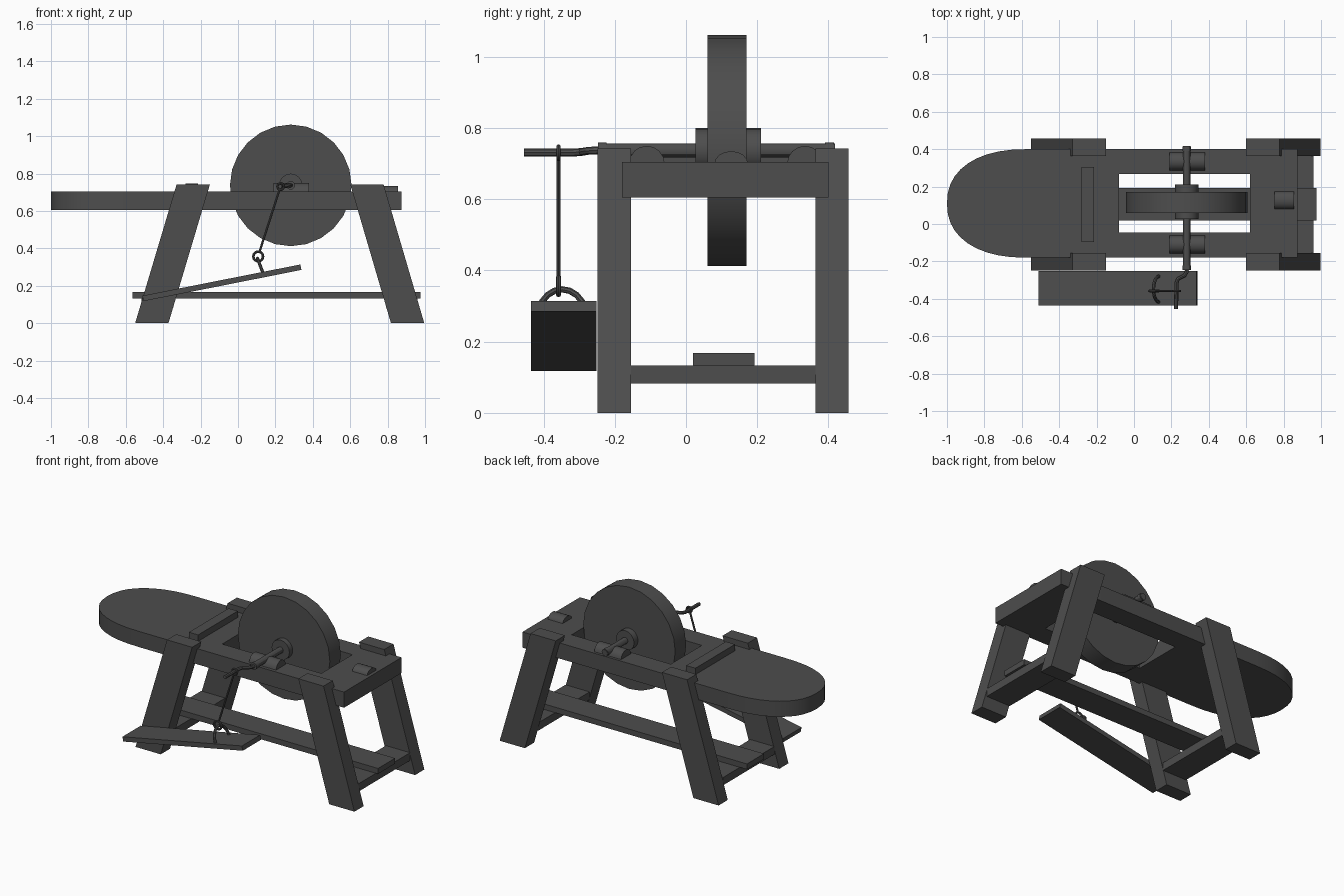
import bpy, bmesh
from math import pi, cos, sin

if "Cube" in bpy.data.objects:
    bpy.data.objects.remove(bpy.data.objects["Cube"])

MID = 0.11    # centre line of the bench in y


def smooth(ob):
    bpy.ops.object.select_all(action='DESELECT')
    ob.select_set(True)
    bpy.context.view_layer.objects.active = ob
    bpy.ops.object.shade_smooth_by_angle()
    return ob


def prism(name, profile, lo, hi, axis='y'):
    """Extrude a profile: (x, z) along y, or (y, z) along x."""
    bm = bmesh.new()
    place = (lambda a, b, t: (a, t, b)) if axis == 'y' else (lambda a, b, t: (t, a, b))
    f = bm.faces.new([bm.verts.new(place(a, b, lo)) for a, b in profile])
    new = bmesh.ops.extrude_face_region(bm, geom=[f])['geom']
    shift = place(0, 0, hi - lo)
    bmesh.ops.translate(bm, vec=shift, verts=[v for v in new if isinstance(v, bmesh.types.BMVert)])
    bmesh.ops.recalc_face_normals(bm, faces=bm.faces)
    me = bpy.data.meshes.new(name)
    bm.to_mesh(me)
    bm.free()
    ob = bpy.data.objects.new(name, me)
    bpy.context.collection.objects.link(ob)
    return ob


def box(name, x, y, z):
    return prism(name, [(x[0], z[0]), (x[1], z[0]), (x[1], z[1]), (x[0], z[1])], *y)


def disc(name, x, z, r, y0, y1, n):
    return smooth(prism(name, [(x + r * cos(2 * pi * i / n), z + r * sin(2 * pi * i / n))
                               for i in range(n)], y0, y1))


def dome(name, x, y, r, base, top):
    """Half-round block lying along x."""
    pts = [(y + r * cos(pi * i / 8), base + (top - base) * sin(pi * i / 8)) for i in range(9)]
    return smooth(prism(name, pts, x[0], x[1], 'x'))


def curve(name, splines, closed, **settings):
    """Poly curve turned into a smooth mesh."""
    cu = bpy.data.curves.new(name, 'CURVE')
    for k, v in settings.items():
        setattr(cu, k, v)
    for pts in splines:
        s = cu.splines.new('POLY')
        s.points.add(len(pts) - 1)
        for p, co in zip(s.points, pts):
            p.co = (*co, 1)
        s.use_cyclic_u = closed
    ob = bpy.data.objects.new(name, cu)
    bpy.context.collection.objects.link(ob)
    bpy.ops.object.select_all(action='DESELECT')
    ob.select_set(True)
    bpy.context.view_layer.objects.active = ob
    bpy.ops.object.convert(target='MESH')
    return smooth(bpy.context.object)


def rod(name, pts, r, closed=False):
    return curve(name, [pts], closed, dimensions='3D', bevel_depth=r,
                 bevel_resolution=2, use_fill_caps=True)


def ring(name, x, y, z, R, r):
    pts = [(x + R * cos(2 * pi * i / 14), y, z + R * sin(2 * pi * i / 14)) for i in range(14)]
    return rod(name, pts, r, True)


# Bench plank with rounded seat end and wheel slot
outline = [(0.875, MID - 0.29, 0), (0.875, MID + 0.29, 0)]
for i in range(21):
    c, s = cos(pi * i / 20), sin(pi * i / 20)
    outline.append((-0.575 - 0.425 * max(s, 0) ** 0.88,
                    MID + 0.29 * abs(c) ** 0.88 * (1 if c > 0 else -1), 0))
slot = [(-0.08, -0.045, 0), (0.62, -0.045, 0), (0.62, 0.268, 0), (-0.08, 0.268, 0)]
bench = curve("bench", [outline, slot], True, dimensions='2D', fill_mode='BOTH', extrude=0.05)
bench.location.z = 0.655

# Four slanted legs and their cross stretchers
for end, foot, top, cross in (("left", -0.55, -0.328, -0.515), ("right", 0.818, 0.60, 0.79)):
    w = 0.178
    shape = [(foot, 0), (foot + w, 0), (top + w, 0.743), (top, 0.743)]
    for side, y in (("front", -0.248), ("back", 0.364)):
        prism(f"{end}_{side}_leg", shape, y, y + 0.093)
    box(f"{end}_cross_stretcher", (cross, cross + 0.17), (-0.155, 0.364), (0.083, 0.133))
box("long_stretcher", (-0.565, 0.975), (0.02, 0.192), (0.133, 0.168))

# Seat cleat and end peg
box("seat_cleat", (-0.28, -0.215), (-0.095, 0.305), (0.70, 0.746))
dome("end_peg", (0.75, 0.855), 0.127, 0.047, 0.70, 0.735)

# Grinding wheel, hub, axle, collars and bearings
AX, AZ = 0.282, 0.737
disc("grindstone", AX, AZ, 0.325, 0.06, 0.17, 24)
disc("hub", AX, AZ, 0.063, 0.026, 0.211, 16)
disc("axle", AX, AZ, 0.02, -0.24, 0.418, 12)
for side, y in (("front", -0.247), ("back", 0.391)):
    disc(f"{side}_collar", AX, AZ, 0.023, y, y + 0.024, 12)
for side, y in (("front", -0.11), ("back", 0.334)):
    dome(f"{side}_bearing", (0.19, 0.38), y, 0.05, 0.70, 0.75)

# Crank handle
rod("crank", [(AX, -0.23, AZ), (AX, -0.255, AZ), (0.27, -0.275, 0.736), (0.235, -0.293, 0.733),
              (0.227, -0.315, 0.731), (0.225, -0.455, 0.731)], 0.011)

# Pedal plank
prism("pedal", [(-0.505, 0.118), (0.339, 0.285), (0.333, 0.314), (-0.511, 0.147)], -0.436, -0.252)

# Connecting rod with its rings, and the pedal loop
PY = -0.358
ring("upper_ring", 0.228, PY, 0.731, 0.018, 0.006)
rod("connecting_rod", [(0.222, PY, 0.715), (0.115, PY, 0.382)], 0.006)
ring("lower_ring", 0.108, PY, 0.357, 0.026, 0.007)
rod("pedal_loop", [(0.136 - 0.032 * sin(pi * i / 10), -0.348 + 0.07 * cos(pi * i / 10),
                    0.262 + 0.085 * sin(pi * i / 10)) for i in range(11)], 0.009)

# Dark colour on every part
dark = bpy.data.materials.new("dark_wood_and_stone")
dark.diffuse_color = (0.075, 0.075, 0.075, 1)
dark.use_nodes = True
dark.node_tree.nodes["Principled BSDF"].inputs["Base Color"].default_value = dark.diffuse_color
for ob in bpy.context.scene.objects:
    ob.data.materials.clear()
    ob.data.materials.append(dark)
